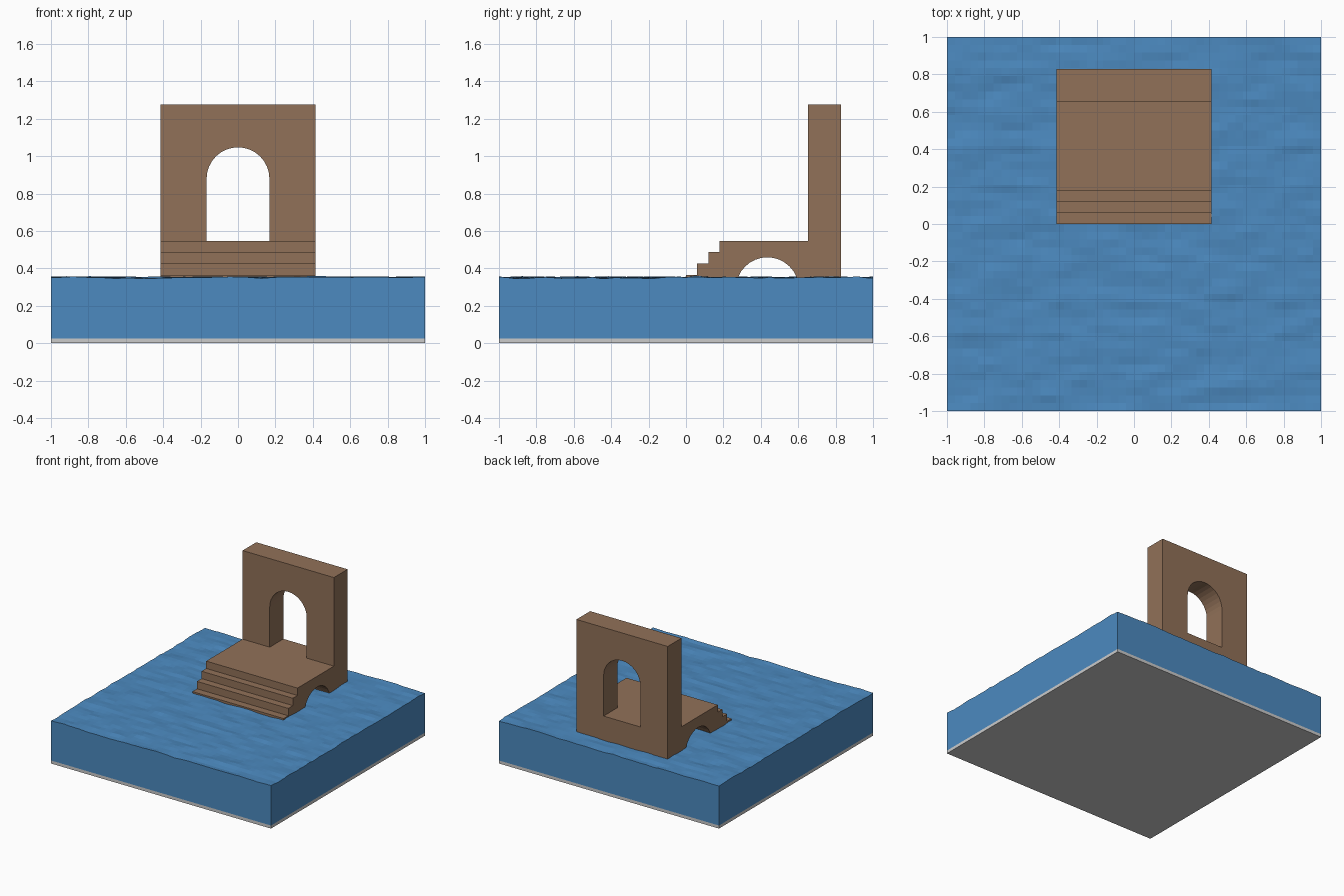
import bpy, bmesh, math
from mathutils import Vector, noise

if "Cube" in bpy.data.objects:
    bpy.data.objects.remove(bpy.data.objects["Cube"])


def material(name, rgb):
    m = bpy.data.materials.new(name)
    m.diffuse_color = (*rgb, 1)
    m.use_nodes = True
    m.node_tree.nodes["Principled BSDF"].inputs["Base Color"].default_value = m.diffuse_color
    return m


def add_object(name, bm, mat=None):
    bmesh.ops.recalc_face_normals(bm, faces=bm.faces[:])
    me = bpy.data.meshes.new(name)
    bm.to_mesh(me)
    bm.free()
    if mat:
        me.materials.append(mat)
    ob = bpy.data.objects.new(name, me)
    bpy.context.collection.objects.link(ob)
    return ob


def prism(name, points, sweep, mat=None):
    """Closed outline swept along a vector."""
    bm = bmesh.new()
    face = bm.faces.new([bm.verts.new(p) for p in points])
    ext = bmesh.ops.extrude_face_region(bm, geom=[face], use_keep_orig=True)
    verts = [g for g in ext["geom"] if isinstance(g, bmesh.types.BMVert)]
    bmesh.ops.translate(bm, verts=verts, vec=sweep)
    return add_object(name, bm, mat)


def arc(cu, cv, r, n=16):
    """Half circle from right to left."""
    return [(cu + r * math.cos(math.pi * i / n), cv + r * math.sin(math.pi * i / n))
            for i in range(n + 1)]


brown = material("stone_brown", (0.283, 0.165, 0.098))
blue = material("water_blue", (0.072, 0.254, 0.527))

# Thin base plate
prism("base_plate", [(-1, -1, 0), (1, -1, 0), (1, 1, 0), (-1, 1, 0)], (0, 0, 0.025))

# Water block with a rippled, faceted top
CELLS, FLOOR, LEVEL = 48, 0.025, 0.351
bm = bmesh.new()
bmesh.ops.create_grid(bm, x_segments=CELLS, y_segments=CELLS, size=1)
bottom = bm.faces[:]
ext = bmesh.ops.extrude_face_region(bm, geom=bottom, use_keep_orig=True)
top = [g for g in ext["geom"] if isinstance(g, bmesh.types.BMVert)]
for v in bm.verts:
    v.co.z = FLOOR
for v in top:
    x, y = v.co.x, v.co.y
    ripple = (0.009 * noise.noise(Vector((x * 5, y * 11, 0.3)))
              + 0.004 * noise.noise(Vector((x * 13, y * 21, 4.7))))
    v.co.z = LEVEL + max(-0.008, min(0.007, ripple))
bmesh.ops.dissolve_faces(bm, faces=bottom, use_verts=False)
add_object("water", bm, blue)

# Stone body: steps, landing, tall wall and the tunnel arch beneath
HALF, FOOT, DECK, TREAD, RISE = 0.415, 0.291, 0.547, 0.06, 0.0605
profile = [(0, FOOT)]
for i in range(4):
    z = DECK - (3 - i) * RISE
    profile += [(i * TREAD, z), ((i + 1) * TREAD, z)]
profile.pop()
profile += [(0.652, DECK), (0.652, 1.275), (0.83, 1.275), (0.83, FOOT)]
profile += arc(0.435, FOOT, 0.168)
body = prism("steps_and_gateway", [(-HALF, y, z) for y, z in profile],
             (2 * HALF, 0, 0), brown)

# Doorway cut through the wall
door = [(-0.168, DECK), (0.168, DECK)] + arc(0, 0.879, 0.168)
cutter = prism("doorway_cutter", [(x, 0.6, z) for x, z in door], (0, 0.4, 0))
cutter.hide_render = True
mod = body.modifiers.new("doorway", "BOOLEAN")
mod.operation, mod.solver, mod.object = "DIFFERENCE", "EXACT", cutter
bpy.context.view_layer.objects.active = body
bpy.ops.object.modifier_apply(modifier=mod.name)
bpy.data.objects.remove(cutter)
